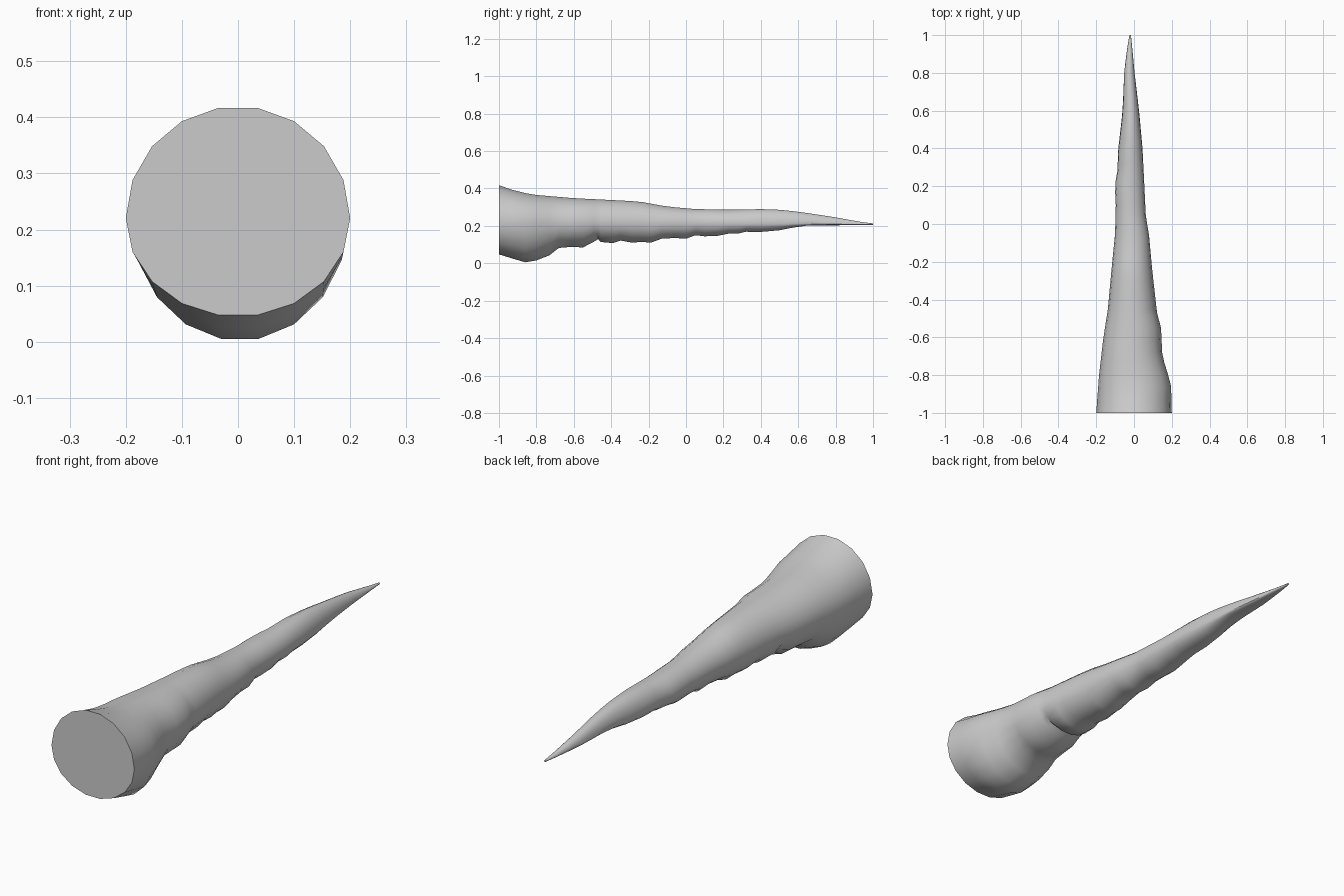
import bpy, bmesh, math

cube = bpy.data.objects.get("Cube")
if cube:
    bpy.data.objects.remove(cube, do_unlink=True)

# Outlines along the length: (y, offset)
RIGHT = [(-1, -.20), (-.8, -.185), (-.6, -.162), (-.45, -.138), (-.36, -.13), (-.2, -.115), (-.05, -.10),
         (.12, -.096), (.2, -.102), (.28, -.088), (.4, -.083), (.6, -.06), (.8, -.052), (.92, -.038), (1, -.024)]
LEFT = [(-1, .20), (-.85, .196), (-.78, .175), (-.7, .15), (-.55, .143), (-.47, .122), (-.25, .097),
        (-.04, .078), (.03, .063), (.2, .055), (.4, .045), (.6, .027), (.8, .003), (.92, -.008), (1, -.016)]
TOP = [(-1, .42), (-.93, .396), (-.83, .37), (-.6, .35), (-.4, .34), (-.25, .332), (-.1, .304), (.05, .291),
       (.25, .287), (.45, .292), (.6, .277), (.8, .246), (.93, .222), (1, .213)]
BOTTOM = [(-1, .045), (-.93, .023), (-.86, .002), (-.8, .012), (-.73, .04), (-.68, .08), (-.62, .085),
          (-.55, .083), (-.49, .115), (-.47, .128), (-.455, .112), (-.39, .106), (-.35, .12), (-.29, .109),
          (-.23, .113), (-.19, .108), (-.13, .13), (-.06, .134), (.0, .13), (.05, .149), (.1, .143),
          (.17, .146), (.23, .158), (.28, .158), (.32, .168), (.4, .167), (.5, .176), (.57, .19),
          (.65, .202), (.8, .203), (1, .205)]
SIDES = 18


def at(profile, y):
    for (y0, v0), (y1, v1) in zip(profile, profile[1:]):
        if y <= y1:
            return v0 + (v1 - v0) * (y - y0) / (y1 - y0)
    return profile[-1][1]


# One ring at every underside station, plus fill-ins towards the tip
stations = sorted([y for y, _ in BOTTOM] + [.73, .87, .94, .98])
bm = bmesh.new()
rings = []
for y in stations:
    l, r, t, b = (at(p, y) for p in (LEFT, RIGHT, TOP, BOTTOM))
    cx, rx = (l + r) / 2, (l - r) / 2
    seam = .22 - .011 * (y + 1) / 2
    # Lobes on the lower flanks, staggered against the underside bulges
    lobe = .05 * max(0, 1 - abs(y) / .75)
    ring = []
    for i in range(SIDES):
        a = math.tau * i / SIDES
        c, s = math.cos(a), math.sin(a)
        k = 1
        if s < -.1:
            k += lobe * math.sin(y * 40 + (1.5 if c > 0 else 0)) * abs(c)
        z = seam + s * ((t - seam) if s > 0 else (seam - b))
        ring.append(bm.verts.new((cx + rx * c * k, y, z)))
    rings.append(ring)

# Skin and end caps
for p, q in zip(rings, rings[1:]):
    for i in range(SIDES):
        j = (i + 1) % SIDES
        bm.faces.new((p[i], p[j], q[j], q[i]))
bm.faces.new(rings[0])
bm.faces.new(rings[-1])
bmesh.ops.recalc_face_normals(bm, faces=bm.faces)

mesh = bpy.data.meshes.new("tapered_horn")
bm.to_mesh(mesh)
bm.free()
horn = bpy.data.objects.new("tapered_horn", mesh)
bpy.context.collection.objects.link(horn)

# Plain grey surface
grey = bpy.data.materials.new("plain_grey")
grey.use_nodes = True
colour = (.6, .6, .6, 1)
grey.diffuse_color = colour
grey.node_tree.nodes["Principled BSDF"].inputs["Base Color"].default_value = colour
mesh.materials.append(grey)

bpy.ops.object.select_all(action="DESELECT")
horn.select_set(True)
bpy.context.view_layer.objects.active = horn
bpy.ops.object.shade_smooth_by_angle(angle=math.radians(40))
